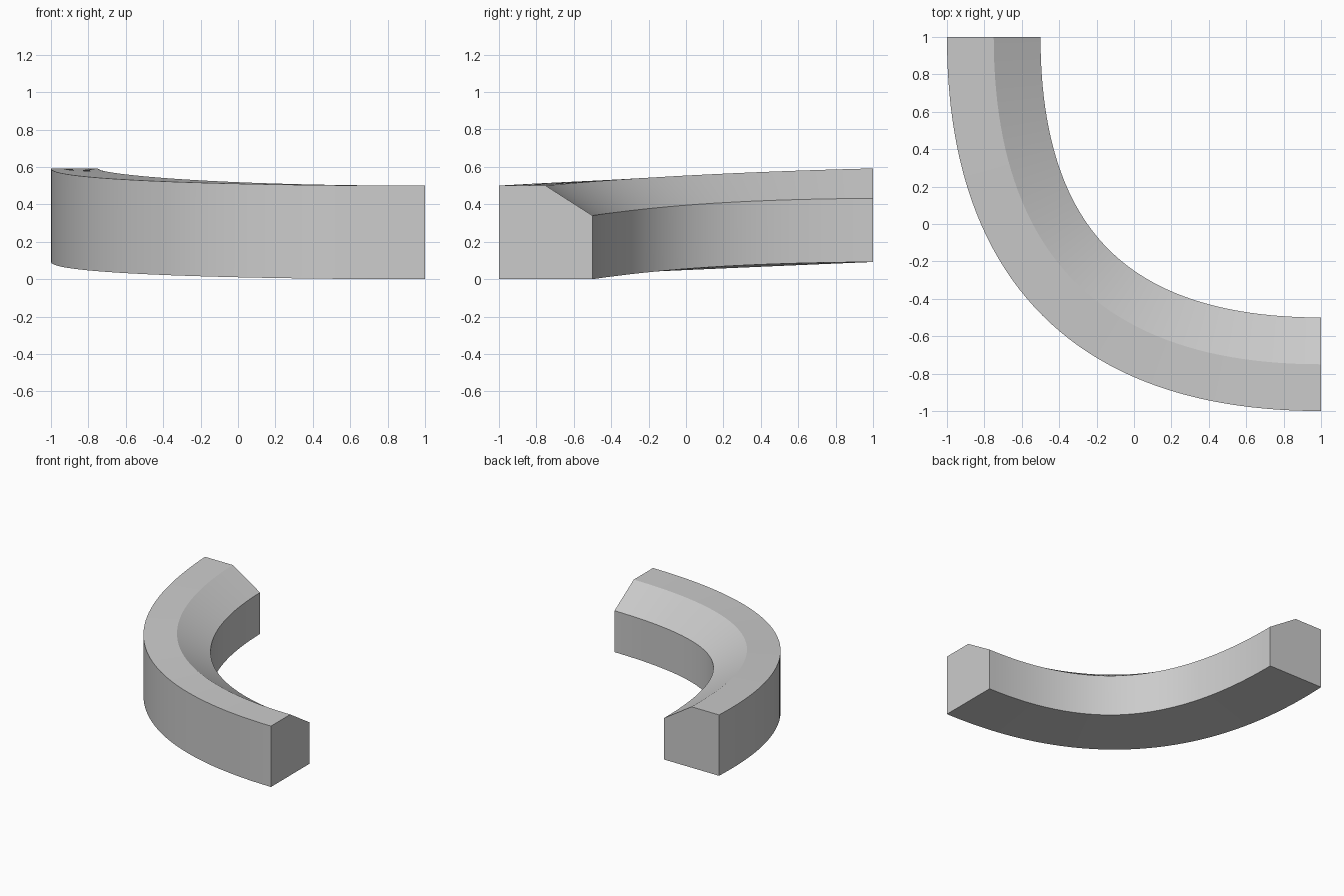
import bpy
import bmesh
import math
from mathutils import Vector

old = bpy.data.objects.get("Cube")
if old:
    bpy.data.objects.remove(old, do_unlink=True)

STEPS = 48
HALF_WIDTH = 0.25
RISE = 0.092

# Cross-section: offset towards the outside of the bend, height
PROFILE = [(-0.25, 0), (0.25, 0), (0.25, 0.5), (0, 0.5), (-0.25, 0.34)]

# Centre line control points of the bend
START = Vector((1, -0.75))
CORNER = Vector((-0.75, -0.75))
END = Vector((-0.75, 1))


def lift(t, side):
    """Gentle climb along the bend, banked slightly towards the outside."""
    ease = t * t * (3 - 2 * t)
    bank = 6.75 * t * t * (1 - t) * (0.14 + 0.11 * side / HALF_WIDTH)
    return RISE * (ease - bank)


def section(bm, t):
    """One cross-section square to the centre line."""
    centre = START * (1 - t) ** 2 + CORNER * 2 * t * (1 - t) + END * t ** 2
    tangent = ((CORNER - START) * (1 - t) + (END - CORNER) * t).normalized()
    outward = Vector((tangent.y, -tangent.x)) * -1
    ring = []
    for side, height in PROFILE:
        p = centre + outward * side
        ring.append(bm.verts.new((p.x, p.y, height + lift(t, side))))
    return ring


# Curved rail swept along the bend
bm = bmesh.new()
rings = [section(bm, i / STEPS) for i in range(STEPS + 1)]
count = len(PROFILE)
for a, b in zip(rings, rings[1:]):
    for j in range(count):
        k = (j + 1) % count
        bm.faces.new((a[j], a[k], b[k], b[j]))

# End caps
bm.faces.new(rings[0])
bm.faces.new(rings[-1])
bmesh.ops.recalc_face_normals(bm, faces=bm.faces)

mesh = bpy.data.meshes.new("curved_rail")
bm.to_mesh(mesh)
bm.free()
rail = bpy.data.objects.new("curved_rail", mesh)
bpy.context.collection.objects.link(rail)

# Smooth along the bend, crisp at the profile corners
bpy.context.view_layer.objects.active = rail
rail.select_set(True)
bpy.ops.object.shade_smooth_by_angle(angle=math.radians(25))
